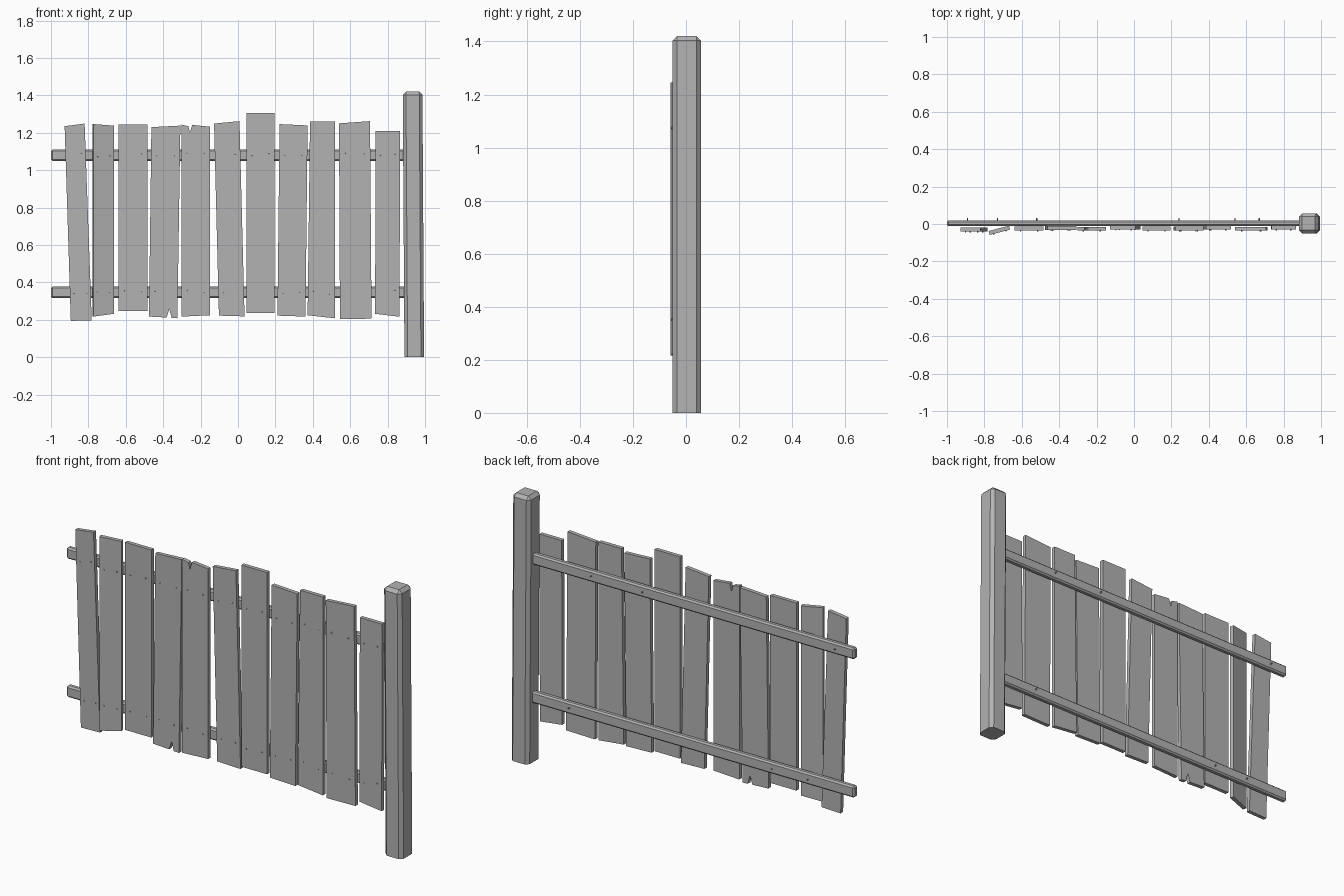
import bpy, bmesh, random
from math import radians
from mathutils import Matrix, Vector

random.seed(4)
cube = bpy.data.objects.get("Cube")
if cube:
    bpy.data.objects.remove(cube, do_unlink=True)

# One plain grey for the whole fence
grey = bpy.data.materials.new("weathered grey")
grey.use_nodes = True
grey.diffuse_color = (0.45, 0.45, 0.45, 1)
grey.node_tree.nodes["Principled BSDF"].inputs["Base Color"].default_value = (0.45, 0.45, 0.45, 1)


def finish(bm, name):
    bmesh.ops.recalc_face_normals(bm, faces=bm.faces)
    mesh = bpy.data.meshes.new(name)
    bm.to_mesh(mesh)
    bm.free()
    mesh.materials.append(grey)
    obj = bpy.data.objects.new(name, mesh)
    bpy.context.collection.objects.link(obj)
    return obj


def beam(name, low, high, chamfer, along, caps=()):
    """Box whose edges along one axis are chamfered, plus the edges of chosen end caps."""
    low, high = Vector(low), Vector(high)
    bm = bmesh.new()
    bmesh.ops.create_cube(bm, size=1)
    for v in bm.verts:
        v.co = (low + high) / 2 + v.co * (high - low)
    edges = []
    for e in bm.edges:
        a, b = (v.co[along] for v in e.verts)
        at_cap = abs(a - b) < 1e-5 and any(abs(a - c) < 1e-5 for c in caps)
        if abs(a - b) > 1e-5 or at_cap:
            edges.append(e)
    bmesh.ops.bevel(bm, geom=edges, offset=chamfer, segments=1, affect='EDGES')
    return finish(bm, name)


def plank(name, outline, front, back, turn=0.0):
    """Extrude an outline in x and z; turn slopes the board in depth across its width."""
    bm = bmesh.new()
    pivot = max(x for x, z in outline)
    face = bm.faces.new([bm.verts.new((x, front + turn * (x - pivot), z)) for x, z in outline])
    new = bmesh.ops.extrude_face_region(bm, geom=[face])["geom"]
    for v in new:
        if isinstance(v, bmesh.types.BMVert):
            v.co.y += back - front
            v.co.x += turn * (front - back)
    return finish(bm, name)


def nail(bm, x, y, z, length=0.008, tilt=0):
    spin = Matrix.Rotation(radians(90 + tilt), 4, 'X')
    bmesh.ops.create_cone(bm, cap_ends=True, segments=6, radius1=0.0035, radius2=0.0035,
                          depth=length, matrix=Matrix.Translation((x, y, z)) @ spin)


# Post, leaning slightly
post = beam("post", (0.89, -0.05, 0), (0.995, 0.056, 1.42), 0.017, 2, caps=(1.42,))
for v in post.data.vertices:
    v.co.x -= 0.009 * v.co.z / 1.42

# Rails
rails = {"lower_rail": (0.316, 0.377), "upper_rail": (1.05, 1.11)}
for name, (bottom, top) in rails.items():
    beam(name, (-1, -0.012, bottom), (0.91, 0.02, top), 0.008, 0, caps=(-1,))

# Boards: bottom left, bottom right, top right, top left, front depth
boards = [
    ((-0.894, 0.194), (-0.782, 0.197), (-0.82, 1.249), (-0.927, 1.235), -0.04),
    ((-0.772, 0.217), (-0.663, 0.232), (-0.663, 1.238), (-0.772, 1.246), -0.03),
    ((-0.638, 0.248), (-0.484, 0.248), (-0.484, 1.243), (-0.638, 1.243), -0.035),
    ((-0.476, 0.217), (-0.324, 0.208), (-0.308, 1.238), (-0.463, 1.23), -0.032),
    ((-0.302, 0.217), (-0.15, 0.224), (-0.15, 1.232), (-0.302, 1.243), -0.036),
    ((-0.102, 0.222), (0.035, 0.218), (0.008, 1.262), (-0.128, 1.249), -0.029),
    ((0.045, 0.235), (0.195, 0.235), (0.195, 1.305), (0.045, 1.305), -0.035),
    ((0.211, 0.222), (0.361, 0.217), (0.372, 1.239), (0.222, 1.246), -0.035),
    ((0.372, 0.224), (0.519, 0.208), (0.519, 1.26), (0.385, 1.26), -0.03),
    ((0.545, 0.203), (0.714, 0.206), (0.706, 1.262), (0.54, 1.25), -0.036),
    ((0.733, 0.232), (0.864, 0.216), (0.866, 1.209), (0.736, 1.209), -0.03),
]
nails = bmesh.new()
for i, (bl, br, tr, tl, front) in enumerate(boards, 1):
    outline = [bl, br, tr, tl]
    if i == 4:    # split in the lower end
        outline[1:1] = [(-0.382, 0.212), (-0.367, 0.258), (-0.355, 0.21)]
    if i == 5:    # split in the upper end
        outline[3:3] = [(-0.245, 1.242), (-0.257, 1.2), (-0.265, 1.235)]
    turn = 0.26 if i == 2 else 0.0
    plank(f"board_{i}", outline, front, front + 0.021, turn)
    # Nail heads, two at each rail
    for bottom, top in rails.values():
        z = (bottom + top) / 2
        t = (z - 0.22) / 1.02
        left, right = bl[0] + (tl[0] - bl[0]) * t, br[0] + (tr[0] - br[0]) * t
        for f in (0.2, 0.8):
            x = left + (right - left) * f
            y = front - turn * (right - x)
            nail(nails, x, y, z + random.uniform(-0.01, 0.01), tilt=random.uniform(-25, 25))

# Nail points coming through the back of the rails
for x, z in ((-0.89, 1.08), (-0.73, 0.345), (-0.52, 0.345), (0.24, 1.08),
             (0.54, 1.085), (0.67, 0.35)):
    nail(nails, x, 0.022, z, length=0.018, tilt=20)
finish(nails, "nails")
